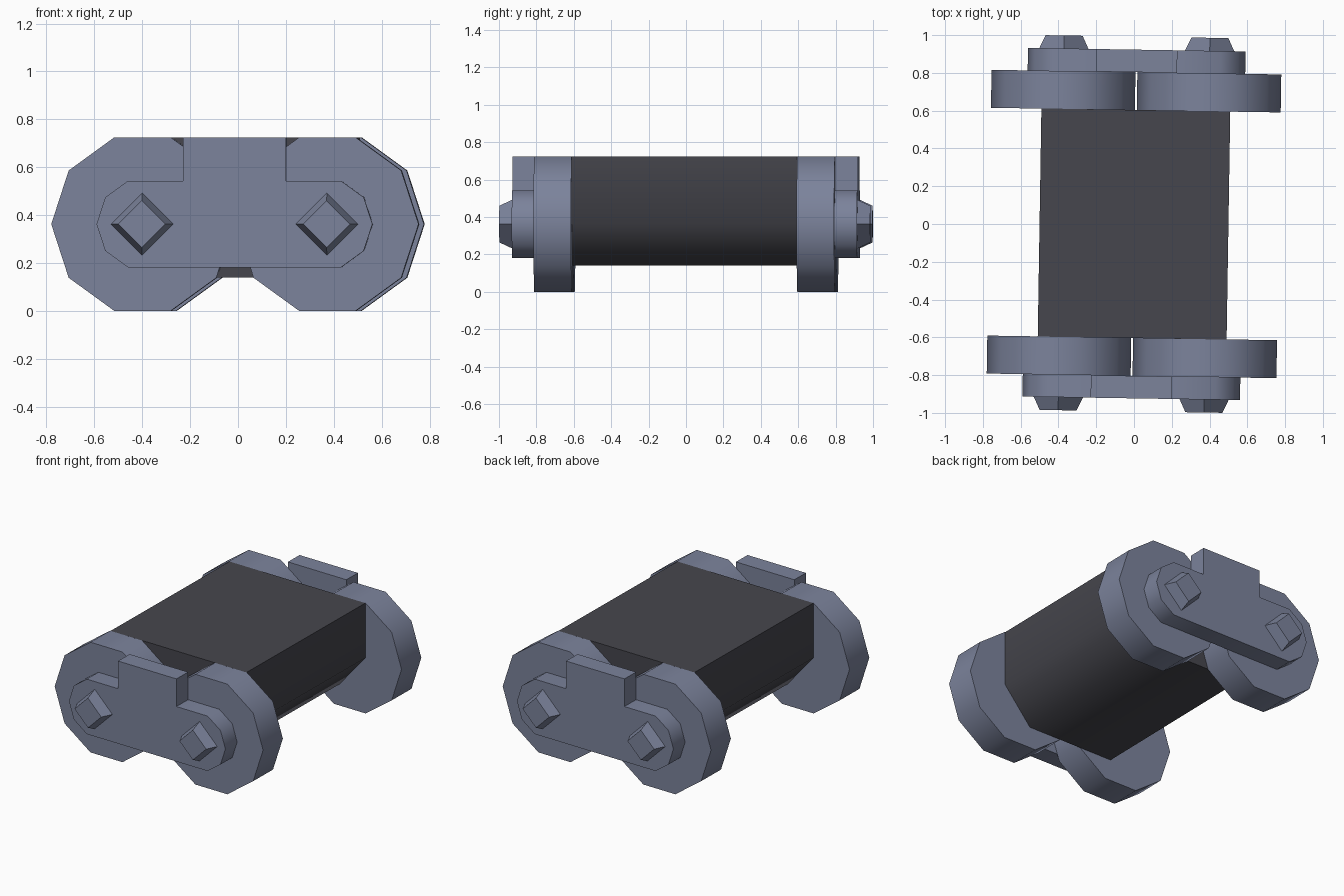
import bpy, bmesh, math
from mathutils import Matrix

if "Cube" in bpy.data.objects:
    bpy.data.objects.remove(bpy.data.objects["Cube"])

TURN = Matrix.Rotation(-0.016, 4, 'Z')   # whole model sits slightly turned
CZ = 0.3625                              # axle height
CX = 0.386                               # axle offset from centre


def material(name, rgb):
    m = bpy.data.materials.new(name)
    m.diffuse_color = (*rgb, 1)
    m.use_nodes = True
    m.node_tree.nodes["Principled BSDF"].inputs["Base Color"].default_value = m.diffuse_color
    return m


STEEL = material("blue_grey_metal", (0.200, 0.227, 0.330))
DARK = material("dark_grey_rubber", (0.061, 0.061, 0.074))


def ring(cx, r, sides):
    return [(cx + r * math.cos(2 * math.pi * i / sides),
             CZ + r * math.sin(2 * math.pi * i / sides)) for i in range(sides)]


def loft(name, near, far, y0, y1, mat, angle):
    """Solid between two x-z outlines at depths y0 and y1."""
    bm = bmesh.new()
    a = [bm.verts.new((x, y0, z)) for x, z in near]
    b = [bm.verts.new((x, y1, z)) for x, z in far]
    bm.faces.new(a)
    bm.faces.new(b)
    n = len(a)
    for i in range(n):
        j = (i + 1) % n
        bm.faces.new((a[i], a[j], b[j], b[i]))
    bmesh.ops.recalc_face_normals(bm, faces=bm.faces)
    bm.transform(TURN)
    me = bpy.data.meshes.new(name)
    bm.to_mesh(me)
    bm.free()
    me.materials.append(mat)
    ob = bpy.data.objects.new(name, me)
    bpy.context.collection.objects.link(ob)
    bpy.ops.object.select_all(action='DESELECT')
    ob.select_set(True)
    bpy.context.view_layer.objects.active = ob
    bpy.ops.object.shade_smooth_by_angle(angle=math.radians(angle))


# Body: flat top, upright sides, chamfered underside
half = [(0.5, 0.725), (0.5, 0.365), (0.31, 0.14)]
body = half + [(-x, z) for x, z in reversed(half)]
loft("body", body, body, -0.604, 0.604, DARK, 55)

# Side plate outline: rounded ends with a raised middle block
r = 0.19
end = [(CX + r * math.cos(math.radians(d)), CZ + r * math.sin(math.radians(d)))
       for d in (72, 36, 0, -36, -72)]
right = [(0.215, 0.725), (0.215, end[0][1])] + end
plate = right + [(-x, z) for x, z in reversed(right)]

for s, end_name in ((-1, "front"), (1, "back")):
    loft(end_name + "_plate", plate, plate, s * 0.804, s * 0.923, STEEL, 40)
    for sx, side in ((-1, "left"), (1, "right")):
        # Ten-sided wheel
        w = ring(sx * CX, 0.381, 10)
        loft(f"{end_name}_{side}_wheel", w, w, s * 0.603, s * 0.804, STEEL, 40)
        # Tapered four-sided axle cap
        loft(f"{end_name}_{side}_axle_cap", ring(sx * CX, 0.13, 4),
             ring(sx * CX, 0.098, 4), s * 0.923, s * 0.992, STEEL, 30)
